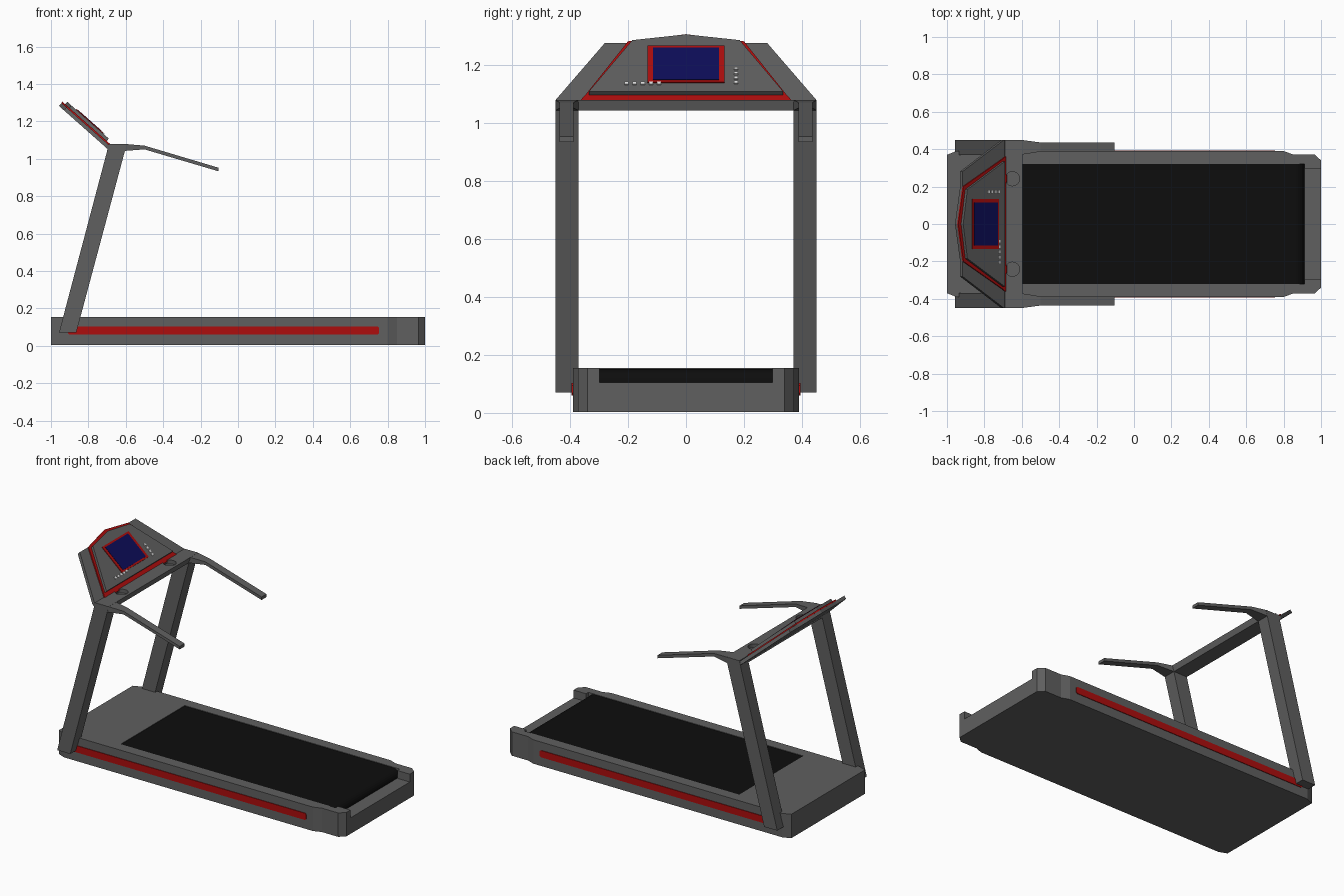
import bpy, bmesh, math
from mathutils import Vector

if "Cube" in bpy.data.objects:
    bpy.data.objects.remove(bpy.data.objects["Cube"])


def material(name, rgb):
    m = bpy.data.materials.new(name)
    m.diffuse_color = (*rgb, 1)
    m.use_nodes = True
    m.node_tree.nodes["Principled BSDF"].inputs["Base Color"].default_value = m.diffuse_color
    return m


GREY = material("frame grey", (0.115, 0.115, 0.115))
RED = material("trim red", (0.42, 0.004, 0.004))
BLACK = material("belt black", (0.004, 0.004, 0.004))
BLUE = material("screen blue", (0.004, 0.004, 0.1))
WHITE = material("button white", (0.75, 0.75, 0.75))


def finish(name, bm, mat, mirror=False):
    bmesh.ops.recalc_face_normals(bm, faces=bm.faces)
    me = bpy.data.meshes.new(name)
    bm.to_mesh(me)
    bm.free()
    me.materials.append(mat)
    ob = bpy.data.objects.new(name, me)
    bpy.context.collection.objects.link(ob)
    if mirror:
        mod = ob.modifiers.new("other side", "MIRROR")
        mod.use_axis = (False, True, False)
    return ob


def prism(name, pts, vec, mat, mirror=False):
    """Extrude a closed outline of 3D points along vec."""
    bm = bmesh.new()
    face = bm.faces.new([bm.verts.new(p) for p in pts])
    res = bmesh.ops.extrude_face_region(bm, geom=[face], use_keep_orig=True)
    verts = [v for v in res["geom"] if isinstance(v, bmesh.types.BMVert)]
    bmesh.ops.translate(bm, verts=verts, vec=Vector(vec))
    return finish(name, bm, mat, mirror)


def box(name, lo, hi, mat):
    (x0, y0, z0), (x1, y1, z1) = lo, hi
    return prism(name, [(x0, y0, z0), (x1, y0, z0), (x1, y1, z0), (x0, y1, z0)],
                 (0, 0, z1 - z0), mat)


def cut(target, cutter):
    mod = target.modifiers.new("cut", "BOOLEAN")
    mod.operation = "DIFFERENCE"
    mod.solver = "EXACT"
    mod.object = cutter
    cutter.hide_render = True
    cutter.hide_set(True)


def symmetric(half):
    """Mirror a half outline (first value is y) into a closed one."""
    return half + [(-y, s) for y, s in reversed(half) if y > 0]


# Deck: chamfered footprint with a belt pocket open at the rear
half = [(0.37, -1), (0.39, -0.95), (0.39, 0.80), (0.372, 0.85), (0.372, 0.965), (0.34, 1)]
deck = prism("deck", [(x, y, 0.003) for y, x in symmetric(half)], (0, 0, 0.152), GREY)
pocket = [(0.322, -0.6), (0.322, 0.912), (0.298, 0.912), (0.298, 1.1)]
cut(deck, prism("deck_cutter", [(x, y, 0.105) for y, x in symmetric(pocket)], (0, 0, 0.2), GREY))

# Running belt, rounded over the rear roller
r = 0.045
arc = [(0.866 + r * math.sin(a), 0.107 + r * math.cos(a))
       for a in (i * math.pi / 12 for i in range(7))]
belt = [(-0.602, 0.10), (-0.602, 0.107 + r)] + arc + [(0.911, 0.10)]
prism("running_belt", [(x, -0.323, z) for x, z in belt], (0, 0.646, 0), BLACK)

# Red side stripes with rounded ends
c = 0.008
x0, x1, z0, z1 = -0.91, 0.755, 0.06, 0.103
stripe = [(x0 + c, z0), (x1 - c, z0), (x1, z0 + c), (x1, z1 - c),
          (x1 - c, z1), (x0 + c, z1), (x0, z1 - c), (x0, z0 + c)]
prism("side_stripe", [(x, 0.386, z) for x, z in stripe], (0, 0.008, 0), RED, True)

# Leaning uprights
leg = [(-0.957, 0.07), (-0.865, 0.07), (-0.595, 1.078), (-0.69, 1.078)]
prism("upright", [(x, 0.37, z) for x, z in leg], (0, 0.08, 0), GREY, True)

# Crossbar with two recessed cup holders
bar = [(-0.70, 1.042), (-0.605, 1.042), (-0.595, 1.079), (-0.69, 1.079)]
crossbar = prism("crossbar", [(x, -0.449, z) for x, z in bar], (0, 0.898, 0), GREY)
for side in (-1, 1):
    ring = [(-0.65 + 0.038 * math.cos(i * math.pi / 12), side * 0.242 + 0.038 * math.sin(i * math.pi / 12),
             1.055) for i in range(24)]
    cut(crossbar, prism("cup_cutter", ring, (0, 0, 0.1), GREY))

# Handles: lofted from sections of (x, bottom, top, inner y, outer y)
bm = bmesh.new()
loops = []
for x, zb, zt, yi, yo in [(-0.605, 1.042, 1.079, 0.37, 0.45), (-0.50, 1.05, 1.07, 0.387, 0.436),
                          (-0.105, 0.933, 0.952, 0.387, 0.436)]:
    loops.append([bm.verts.new(p) for p in ((x, yi, zb), (x, yo, zb), (x, yo, zt), (x, yi, zt))])
for a, b in zip(loops, loops[1:]):
    for i in range(4):
        bm.faces.new((a[i], a[(i + 1) % 4], b[(i + 1) % 4], b[i]))
bm.faces.new(loops[0])
bm.faces.new(loops[-1])
finish("handle", bm, GREY, True)

# Console: plates stacked on a tilted plane (y across, s up the slope, h off it)
ORIGIN = Vector((-0.695, 0, 1.05))
UP, OUT = Vector((-0.749, 0, 0.663)), Vector((0.663, 0, 0.749))


def plate(name, outline, h0, h1, mat):
    pts = [ORIGIN + Vector((0, y, 0)) + UP * s + OUT * h0 for y, s in outline]
    return prism(name, pts, OUT * (h1 - h0), mat)


def rect(y, s, w, t):
    return [(y - w, s - t), (y + w, s - t), (y + w, s + t), (y - w, s + t)]


plate("console_back", symmetric([(0.449, 0.0), (0.449, 0.02), (0.28, 0.315), (0.19, 0.315), (0, 0.35)]),
      0, 0.021, GREY)
plate("console_trim", symmetric([(0.352, 0.004), (0.362, 0.012), (0.345, 0.04), (0.2, 0.315), (0, 0.352)]),
      0.02, 0.029, RED)
plate("console_face", symmetric([(0.335, 0.035), (0.185, 0.302), (0, 0.332)]), 0.028, 0.046, GREY)
plate("screen_frame", rect(0, 0.174, 0.133, 0.095), 0.044, 0.05, RED)
plate("screen", rect(0, 0.174, 0.114, 0.084), 0.046, 0.052, BLUE)

# Buttons: a row at lower left and a column at right
spots = [(-0.205 + 0.028 * i, 0.075) for i in range(5)] + [(0.173, 0.08 + 0.024 * i) for i in range(4)]
for y, s in spots:
    plate("button", rect(y, s, 0.007, 0.006), 0.044, 0.051, WHITE)
